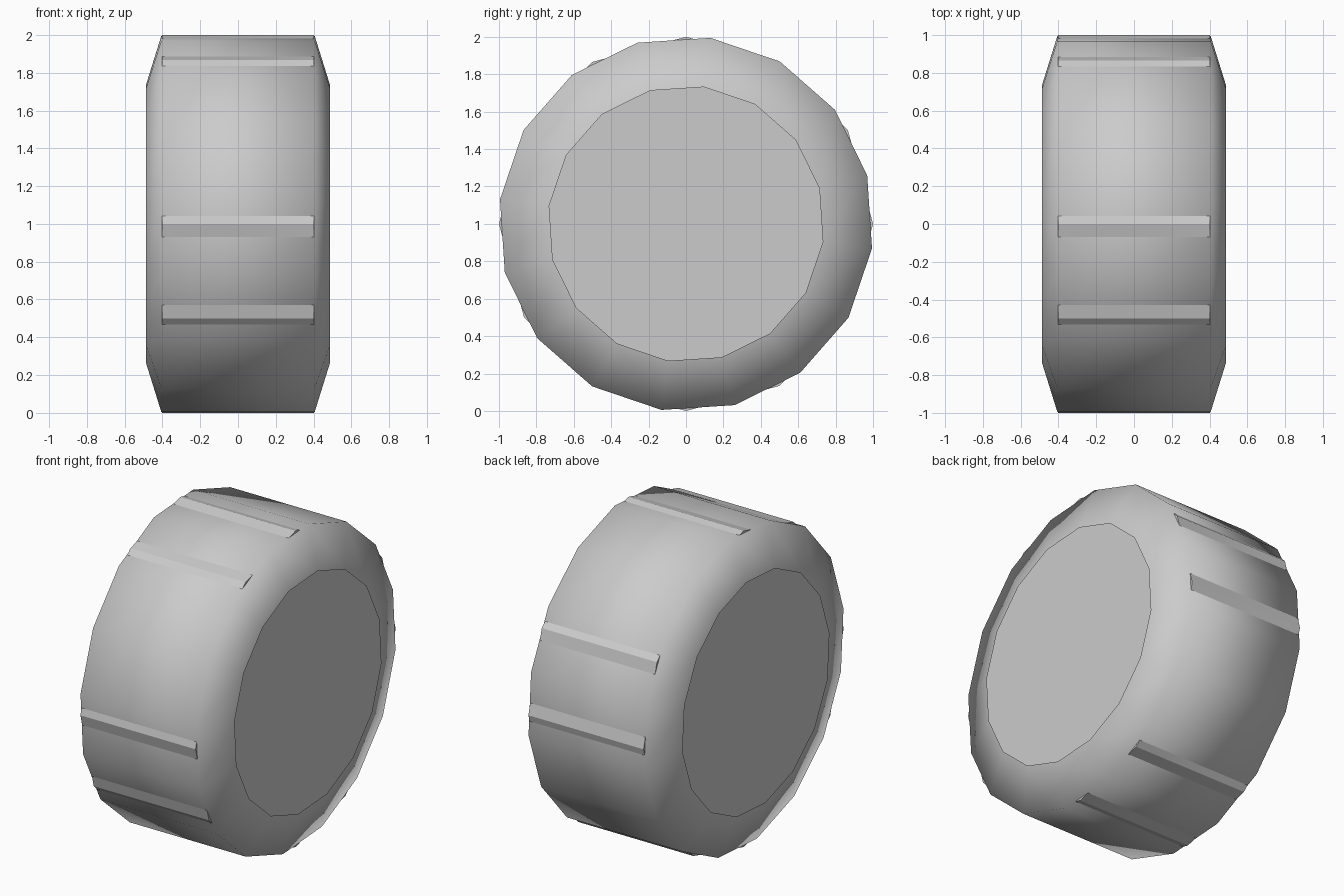
import bpy
import math

cube = bpy.data.objects.get("Cube")
if cube:
    bpy.data.objects.remove(cube)

HALF_TREAD = 0.406   # half width of the flat tread
HALF_TYRE = 0.488    # half width at the rim edge
HALF_DRUM = 0.403    # half width of the inner drum
TYRE_R = 1.003
RIM_R = 0.738

grey = bpy.data.materials.new("plain_grey")
grey.use_nodes = True
colour = (0.6, 0.6, 0.6, 1)
grey.diffuse_color = colour
bsdf = next(n for n in grey.node_tree.nodes if n.type == 'BSDF_PRINCIPLED')
bsdf.inputs["Base Color"].default_value = colour


def lathe(name, profile, sides, start, capped=False, smooth=False):
    """Revolve (x, radius) points, given from +x to -x, about the axle."""
    verts, faces = [], []
    for x, r in profile:
        for k in range(sides):
            a = math.radians(start) + math.tau * k / sides
            verts.append((x, r * math.cos(a), 1 + r * math.sin(a)))
    for i in range(len(profile) - 1):
        for k in range(sides):
            n = (k + 1) % sides
            p, q = i * sides, (i + 1) * sides
            faces.append((p + k, q + k, q + n, p + n))
    if capped:
        faces.append(list(range(sides)))
        faces.append(list(range(len(verts) - sides, len(verts)))[::-1])
    mesh = bpy.data.meshes.new(name)
    mesh.from_pydata(verts, [], faces)
    mesh.materials.append(grey)
    for f in mesh.polygons:
        f.use_smooth = smooth
    obj = bpy.data.objects.new(name, mesh)
    bpy.context.collection.objects.link(obj)


# Tyre: open shell of tread and sloped shoulders, shaded as one soft surface
lathe("tyre", [(HALF_TYRE, RIM_R), (HALF_TREAD, TYRE_R),
               (-HALF_TREAD, TYRE_R), (-HALF_TYRE, RIM_R)], 16, 15, smooth=True)

# Inner drum: its twelve corners break through the tyre as tread ridges,
# and its flat ends show inside the rim openings
lathe("ridged_drum", [(HALF_DRUM, 1), (-HALF_DRUM, 1)], 12, 0, capped=True)
